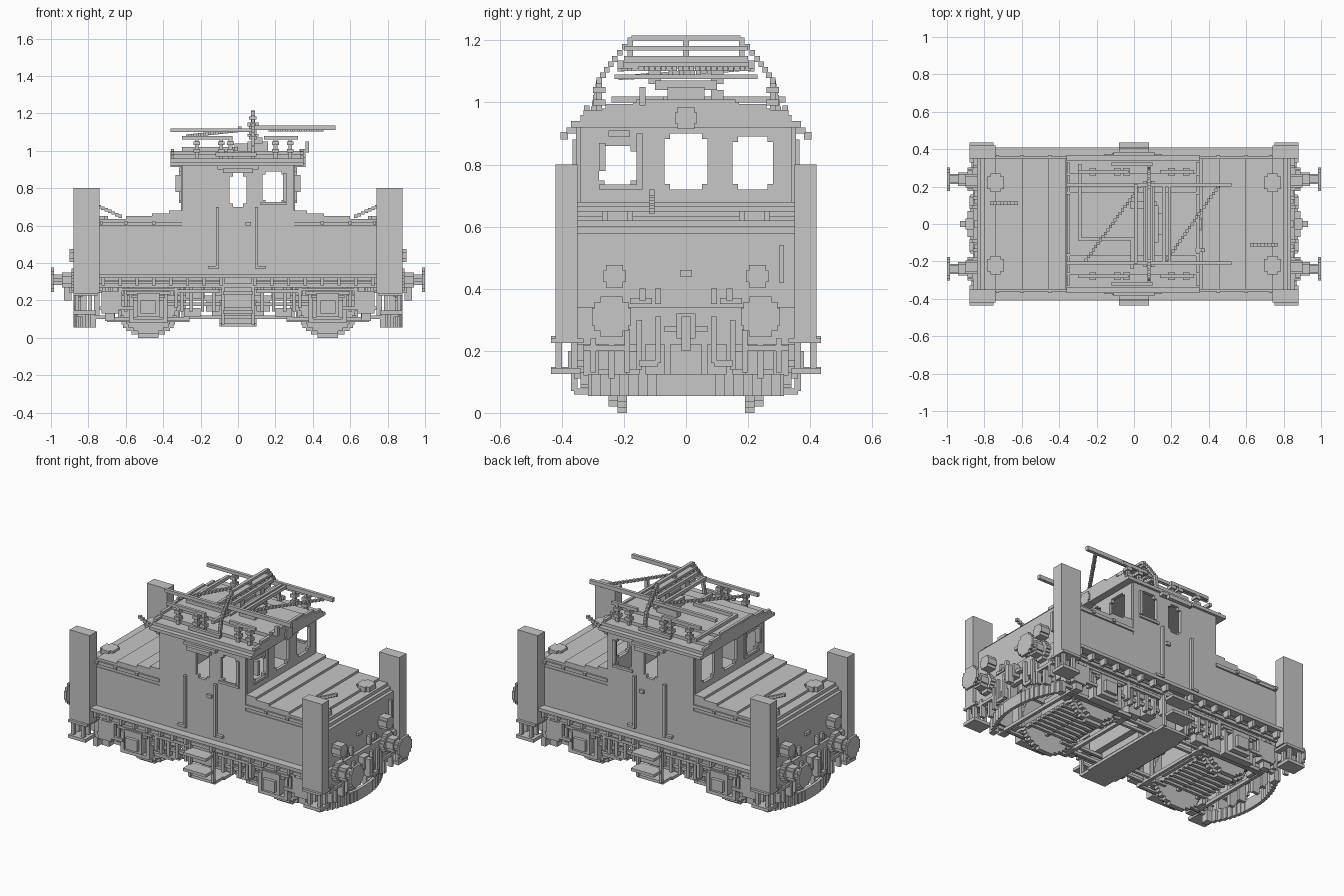
import bpy
import bmesh
from math import sqrt
from mathutils import Matrix, Vector

default_cube = bpy.data.objects.get("Cube")
if default_cube:
    bpy.data.objects.remove(default_cube, do_unlink=True)

STEP = 1.8      # block size, in hundredths of a unit like every length below

grey = bpy.data.materials.new("plain_grey")
grey.use_nodes = True
grey.diffuse_color = (.57, .57, .57, 1)
grey.node_tree.nodes["Principled BSDF"].inputs["Base Color"].default_value = grey.diffuse_color


def sym(half):
    return (-half, half)


def around(centre, half):
    return (centre - half, centre + half)


def part(name, boxes, mirror=""):
    """One object from (x range, y range, z range) blocks, mirrored on the named axes."""
    bm = bmesh.new()
    for sx in ((1, -1) if "x" in mirror else (1,)):
        for sy in ((1, -1) if "y" in mirror else (1,)):
            for spans in boxes:
                lo, hi = (Vector(corner) / 100 for corner in zip(*spans))
                mid, size = (lo + hi) / 2, hi - lo
                place = Matrix.Translation((mid.x * sx, mid.y * sy, mid.z))
                bmesh.ops.create_cube(bm, size=1, matrix=place @ Matrix.Diagonal((*size, 1)))
    mesh = bpy.data.meshes.new(name)
    bm.to_mesh(mesh)
    bm.free()
    mesh.materials.append(grey)
    obj = bpy.data.objects.new(name, mesh)
    bpy.context.collection.objects.link(obj)


def disc(axis, span, a, b, radius):
    """Stepped disc; a and b are its centre on the two other axes, in order."""
    rows = max(2, round(2 * radius / STEP))
    height = 2 * radius / rows
    boxes = []
    for row in range(rows):
        offset = (row + .5) * height - radius
        half = max(1, round(sqrt(radius ** 2 - offset ** 2) / STEP * 2)) * STEP / 2
        spans = [around(a, half), around(b + offset, height / 2)]
        spans.insert("xyz".index(axis), span)
        boxes.append(tuple(spans))
    return boxes


def stair(start, end, half=STEP / 2):
    """Stepped bar between two points."""
    start, end = Vector(start), Vector(end)
    count = max(1, round(max(abs(v) for v in end - start) / STEP))
    points = (start.lerp(end, i / count) for i in range(count + 1))
    return [tuple(around(v, half) for v in p) for p in points]


def wall(axis, span, depth, low, high, windows):
    """Upright wall with openings (from, to, sill, head) whose corners are stepped."""
    flat = []
    left = span[0]
    for a, b, sill, head in windows:
        flat += [((left, a), (low, high)), ((a, b), (low, sill)), ((a, b), (head, high))]
        for side in ((a, a + STEP), (b - STEP, b)):
            flat += [(side, (sill, sill + STEP)), (side, (head - STEP, head))]
        left = b
    flat.append(((left, span[1]), (low, high)))
    return [(u, depth, z) if axis == "x" else (depth, u, z) for u, z in flat]


# Lower body and stepped hoods
part("lower_body", [(sym(84), sym(35.5), (33, 58))])
part("hood_edge", [((30, 82), sym(35), (58, 60)), ((30, 80), sym(36), (60, 62))], "x")
part("hood_plates", [((30, end), sym(35), (61, top))
                     for end, top in ((74, 63.5), (60, 65), (46, 66.5), (37, 68))], "x")
part("hood_seams", [(around(x, .9), sym(37), (60.5, 62.2)) for x in (45, 60, 73)], "x")
part("hood_cap", disc("z", (61, 65), 74, 22, 5), "xy")
for turn in (1, -1):
    part("hood_conduit", stair((turn * 63, turn * -11, 65), (turn * 76, turn * -11, 71)))

# Corner posts and steps
part("corner_post", [((74, 88), (35, 42), (24, 80))], "xy")
part("corner_step", [((75, 88), (33, 43.5), (22.5, 24)), ((76, 88), (34, 43.5), (12.5, 14.5))]
     + [(around(x, 1), around(y, 1), (13, 24)) for x in (79, 86) for y in (36, 41)], "xy")

# Cab shell with open windows
side_windows = [(-4.5, 4.5, 70, 88), (13, 25, 72, 89)]
end_windows = [(-28, -16, 73, 86), (-7, 7, 72, 90), (15, 28, 72, 89)]
part("cab_side", wall("x", sym(30), (33.5, 35.5), 58, 93, side_windows), "y")
part("cab_end", wall("y", sym(34), (28.5, 30.5), 58, 93, end_windows), "x")
part("cab_window_frame", [((30, 31.5), around(-15, 1), (73, 90)), ((30, 31.5), (-28, -14), (72, 73.5)),
                          ((30, 31.5), (-25, -18), (89, 91)), ((30, 33.5), (-28, -26), (78, 87))], "x")
part("side_window_frame", [((24, 26), (35, 36.5), (73, 88)), ((12, 26), (35, 36.5), (71, 72.5))], "y")
part("door_rail", [(around(x, .8), (36, 38), (37, 70)) for x in (-11, 10)]
     + [((-16, -11), (35, 37.5), (37, 38.5)), ((10, 15), (35, 37.5), (37, 38.5)),
        ((4, 7), (35, 37), (60, 62))], "y")
part("cab_end_lamp", disc("x", (30, 36), 0, 95, 3.6), "x")

# Roof built from stepped layers
part("roof", [((-36, 35), sym(half), (low, high)) for half, low, high in
              ((37, 92, 94), (34, 94, 96), (27, 96, 98), (17, 98, 100))])
part("roof_ribs", [(around(x, .9), sym(half), (96, high)) for x in (-35, 34)
                   for half, high in ((33, 97.5), (26, 99.5), (16, 101))])
part("roof_gutter", [((-11, 11), (35, 38.5), (90, 92)), ((-8, 8), (38, 40.5), (88, 90.5))], "y")

# Roof equipment: insulators, lower frame, whistle and leads
part("insulators", [box for x in (-22, -9, -4, 20, 28) for box in
                    ((around(x, 1), around(28, 1), (95, 107)), (around(x, 1.8), around(28, 2), (99, 101)),
                     (around(x, 1.8), around(28, 2), (103, 105)))], "y")
part("lower_frame", [((-30, -3), around(28, .9), (106, 108)), ((14, 32), around(28, .9), (106, 108)),
                     ((-12, 10), around(32, .9), (97, 99))], "y")
part("roof_lead", [(around(-29, .9), (-8, 32), (100, 102)), ((-30, 0), around(-8, .9), (100, 102)),
                   (around(-1, .9), (-24, -8), (100, 102))])
part("roof_switch", [((5, 16), sym(6), (99, 105)), ((8, 13), sym(10), (104, 107)),
                     ((-2, 12), (8, 12), (99, 104))])
part("whistle", [((33, 38), around(-14, 1), (99, 101)), (around(37, 1), around(-14, 1), (100, 105))])

# Current collector: long arms, zigzag braces and raised shoe
part("collector_arm", [((-36, 8), around(21, 1), (110, 112)), ((8, 52), around(21, 1), (111, 113.5))], "y")
part("collector_cross", [(around(x, .9), sym(21), (111, 113)) for x in (1, 16, 19)]
     + [(around(x, .9), sym(23), (107.5, 109)) for x in (6, 10)])
part("collector_brace", stair((-27, -21, 108), (3, 20, 111), .8) + stair((17, -20, 111), (45, 20, 111), .8))
part("collector_shoe", [(around(x, .9), sym(20), (113, 115)) for x in (6, 10)]
     + [((6, 10), sym(20), (116.8, 118.2)), (around(8, 1), sym(17.5), (120, 121.5))]
     + [(around(8, 1), around(y, .9), (113, 121)) for y in (-18, 0, 18)])
part("shoe_horn", stair((8, 18, 120), (8, 23, 114)) + stair((8, 23, 114), (8, 28, 107))
     + stair((8, 28, 107), (8, 30, 96)), "y")
part("shoe_post", [(around(8, 2), around(10, 2), (106, 114))], "y")

# Running boards, brackets and underframe
part("running_board", [(sym(74), (36, 41), (32, 34)), (sym(74), (35, 36.5), (27, 29))], "y")
part("board_bracket", [(around(x, .9), (34, 40), (28, 32)) for x in range(9, 74, 9)], "xy")
part("main_frame", [(sym(74), (30, 33), (27, 33)), (sym(72), (29, 31), (20, 22.5)),
                    (sym(84), (10, 12), (24, 33))], "y")
part("frame_crossbeams", [(around(x, 1.5), sym(33), (25, 33)) for x in (12, 30, 66, 74)], "x")

# Wheels, axles, axle boxes and springs
AXLE = 48
part("wheels", disc("y", (19, 22), AXLE, 17, 17) + disc("y", (22, 25), AXLE, 17, 15), "xy")
part("axles", [(around(AXLE, 3), sym(32), (14, 20)), (around(AXLE - 4, 13), sym(13), (11, 26))], "x")
part("axle_box", [(around(AXLE, 6), (28, 36), (11, 24)), (around(AXLE, 4), (35, 38), (13, 20)),
                  (around(AXLE, 10), (29, 34), (8, 10))]
     + [(around(AXLE, 15 - 3 * leaf), (31, 35), (25 - 1.8 * leaf, 26.5 - 1.8 * leaf)) for leaf in range(4)], "xy")
part("horn_guides", [(around(AXLE + side * 9, 1.2), (30, 34), (8, 28)) for side in (-1, 1)]
     + [(around(AXLE + side * 15, 1), (31, 35), (16, 28)) for side in (-1, 1)], "xy")
part("brake_hanger", [(around(AXLE + side * 19, 1.2), (19, 25), (9, 27)) for side in (-1, 1)]
     + [(around(AXLE, 22), (26, 28), (8.5, 10))], "xy")
part("sand_box", [((64, 73), (29, 35), (13, 25)), ((66, 71), (30, 34), (9, 13)),
                  ((18, 28), (28, 33), (21, 27))], "xy")

# Pipes, hangers and small gear along the frame sides
part("side_pipes", [((9, 40), (31, 32.8), (17, 18.8)), ((10, 32), (33, 35), (24, 25.8)),
                    ((56, 74), (33, 35), (15, 16.8)), ((9, 72), (34, 35.8), (30, 31))], "xy")
part("pipe_hangers", [(around(x, .9), (31, 34), (14, 28)) for x in (13, 19, 25, 30, 60, 70)], "xy")
part("side_cylinder", [((10, 17), (24, 31), (14, 22)), ((20, 29), (25, 30), (11, 16)),
                       ((74, 77), (28, 33), (12, 27))], "xy")

# Slatted trays under the axles and pan between them
part("tray_frame", [((27, 70), (27, 29), (9, 11)), (around(27, 1), (0, 29), (9, 11)),
                    (around(70, 1), (0, 29), (9, 11))], "xy")
part("tray_slats", [((33, 64), around(y, 1), (9, 10.5)) for y in (2, 6, 10, 14)]
     + [(around(x, 1), (0, 28), (10, 12)) for x in (34, 48, 62)]
     + [((30, 38), around(y, .9), (9, 10.5)) for y in (18, 22)], "xy")
part("centre_pan", [(sym(14), sym(22), (12, 26)), (sym(10), sym(16), (8, 12)), (sym(10), sym(28), (6, 7.8))])
part("pan_bars", [((-26, 26), around(y, .9), (10, 11.8)) for y in (-24, -18, 18, 24)])

# Cab steps below the doors
part("cab_step", [(sym(8), (34, 43.5), (z, z + 1.8)) for z in (13, 23)]
     + [(around(x, .8), (35, 37), (7, 32)) for x in (-8, 8)]
     + [(sym(8), (31, 35), (16, 28)), (sym(9), (28, 36), (6, 7.8))], "y")

# Buffer beam with buffers, lamps, coupler and hoses
part("buffer_beam", [((83, 86), sym(35), (22, 34))], "x")
part("buffer", disc("x", (98.5, 100), 24, 31, 6.5) + disc("x", (86, 89), 24, 31, 6)
     + disc("x", (89, 94), 24, 31, 4) + disc("x", (94, 99), 24, 31, 2.8), "xy")
part("end_lamp", disc("x", (83, 90), 23, 44, 3.6), "xy")
part("coupler", [((85, 90), sym(3), (24, 32)), ((89, 93), sym(1.5), (20, 31)),
                 ((86, 89), sym(7), (26, 28))], "x")
part("end_hoses", [((85, 88), around(9, .9), (16, 31)), ((85, 87.5), around(15, .9), (14, 30)),
                   ((86, 88), (9, 15), (15, 17)), ((84, 87), (18, 19.8), (13, 27)),
                   ((84, 87), (29, 30.8), (13, 24)), ((84, 87), (18, 33), (20, 21.8))], "xy")
part("end_fittings", [((84, 85.5), (0, 2), (44, 46)), ((84, 86.5), (8, 10), (35, 40)),
                      ((84, 85.5), (11, 18), (35, 37)), ((84, 86), (13, 15), (36, 40))], "xy")
part("end_handrail", [((84, 86), (30, 31.5), (42, 54))], "x")

# Curved rail guard in upright segments
part("rail_guard", [((86 - y * y / 90, 88 - y * y / 90), (y, y + 3.5), (5.5, 12.5))
                    for y in range(0, 29, 3)], "xy")
part("guard_hangers", [((81, 86), around(y, 1), (11, 24)) for y in (6, 14, 24)]
     + [((76, 79), (27, 31.5), (5.5, 12.5)), ((70, 77), (29, 31), (10, 12))], "xy")
